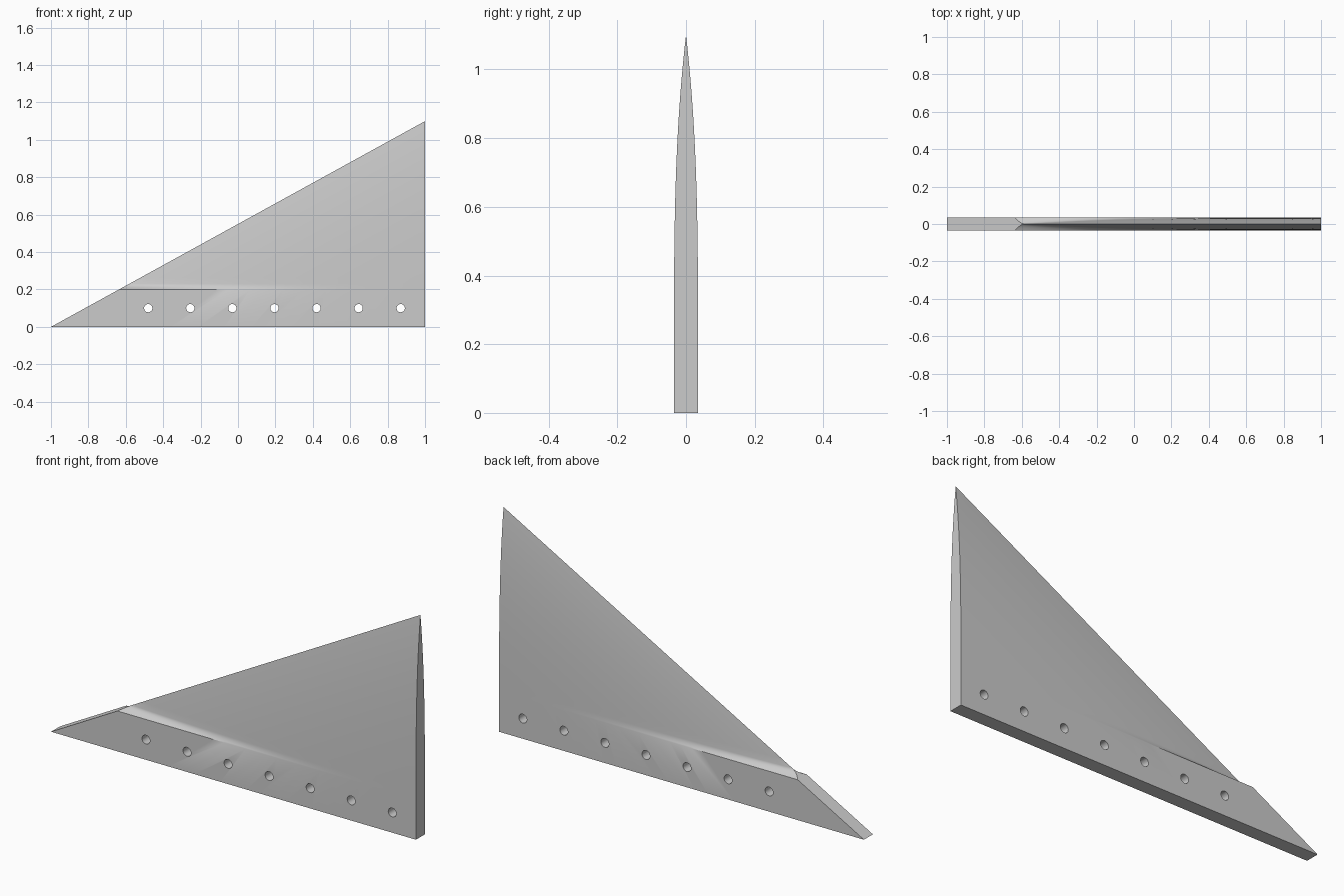
import bpy, bmesh, math
from mathutils import Matrix

if "Cube" in bpy.data.objects:
    bpy.data.objects.remove(bpy.data.objects["Cube"])

HALF = 0.035     # half thickness of the mounting strip
BASE = 0.2       # height of the mounting strip
TOP = 1.1        # height of the fin tip
BLEND = 0.03     # height of the concave blend above the strip
COLS = 28

grey = bpy.data.materials.new("plain grey")
grey.diffuse_color = (0.6, 0.6, 0.6, 1)
grey.use_nodes = True
grey.node_tree.nodes["Principled BSDF"].inputs["Base Color"].default_value = grey.diffuse_color


def half_thickness(x, z):
    """Full in the strip, then bulging from zero at the slanted leading edge."""
    if z <= BASE + 1e-6:
        return HALF
    d = max(0.0, TOP * (x + 1) / 2 - z) / (TOP - BASE)
    h = HALF * (1 - (1 - d) ** 3)
    s = min(1.0, (z - BASE) / BLEND)
    return h + (HALF - h) * (1 - s) ** 2


# Fin skin: rows of points from the leading edge to the trailing edge
levels = [0, BASE] + [BASE + BLEND * i / 6 for i in range(1, 7)]
levels += [BASE + BLEND + (TOP - BASE - BLEND) * i / 28 for i in range(1, 29)]
bm = bmesh.new()
sides = {}
for sy in (-1, 1):
    rows = []
    for z in levels:
        x0 = 2 * z / TOP - 1
        xs = [x0 + (1 - x0) * c / COLS for c in range(COLS + 1)]
        rows.append([bm.verts.new((x, sy * half_thickness(x, z), z)) for x in xs])
    sides[sy] = rows
    for a, b in zip(rows, rows[1:]):
        for c in range(COLS):
            bm.faces.new((a[c], a[c + 1], b[c + 1], b[c]))

# Leading edge, trailing edge and underside join the two skins
f, k = sides[-1], sides[1]
for r in range(len(levels) - 1):
    for c in (0, COLS):
        bm.faces.new((f[r][c], f[r + 1][c], k[r + 1][c], k[r][c]))
for c in range(COLS):
    bm.faces.new((f[0][c], f[0][c + 1], k[0][c + 1], k[0][c]))
bmesh.ops.remove_doubles(bm, verts=bm.verts, dist=1e-5)
bmesh.ops.dissolve_degenerate(bm, edges=bm.edges, dist=1e-6)
bmesh.ops.recalc_face_normals(bm, faces=bm.faces)
mesh = bpy.data.meshes.new("fin")
bm.to_mesh(mesh)
bm.free()
fin = bpy.data.objects.new("fin", mesh)
bpy.context.collection.objects.link(fin)
mesh.materials.append(grey)

# Row of bolt holes through the mounting strip
bm = bmesh.new()
for i in range(7):
    place = Matrix.Translation((-0.48 + 0.225 * i, 0, 0.1)) @ Matrix.Rotation(math.pi / 2, 4, 'X')
    bmesh.ops.create_cone(bm, cap_ends=True, segments=24, radius1=0.022,
                          radius2=0.022, depth=0.2, matrix=place)
cut_mesh = bpy.data.meshes.new("bolt_hole_cutter")
bm.to_mesh(cut_mesh)
bm.free()
cut_mesh.materials.append(grey)
cutter = bpy.data.objects.new("bolt_hole_cutter", cut_mesh)
bpy.context.collection.objects.link(cutter)
cutter.hide_render = True
cutter.hide_set(True)

cut = fin.modifiers.new("bolt holes", 'BOOLEAN')
cut.operation = 'DIFFERENCE'
cut.solver = 'EXACT'
cut.object = cutter

# Apply the holes, then smooth the curved skin while keeping creases sharp
bpy.context.view_layer.objects.active = fin
fin.select_set(True)
bpy.ops.object.modifier_apply(modifier=cut.name)
bpy.data.objects.remove(cutter)
bpy.ops.object.shade_smooth_by_angle(angle=math.radians(30))
